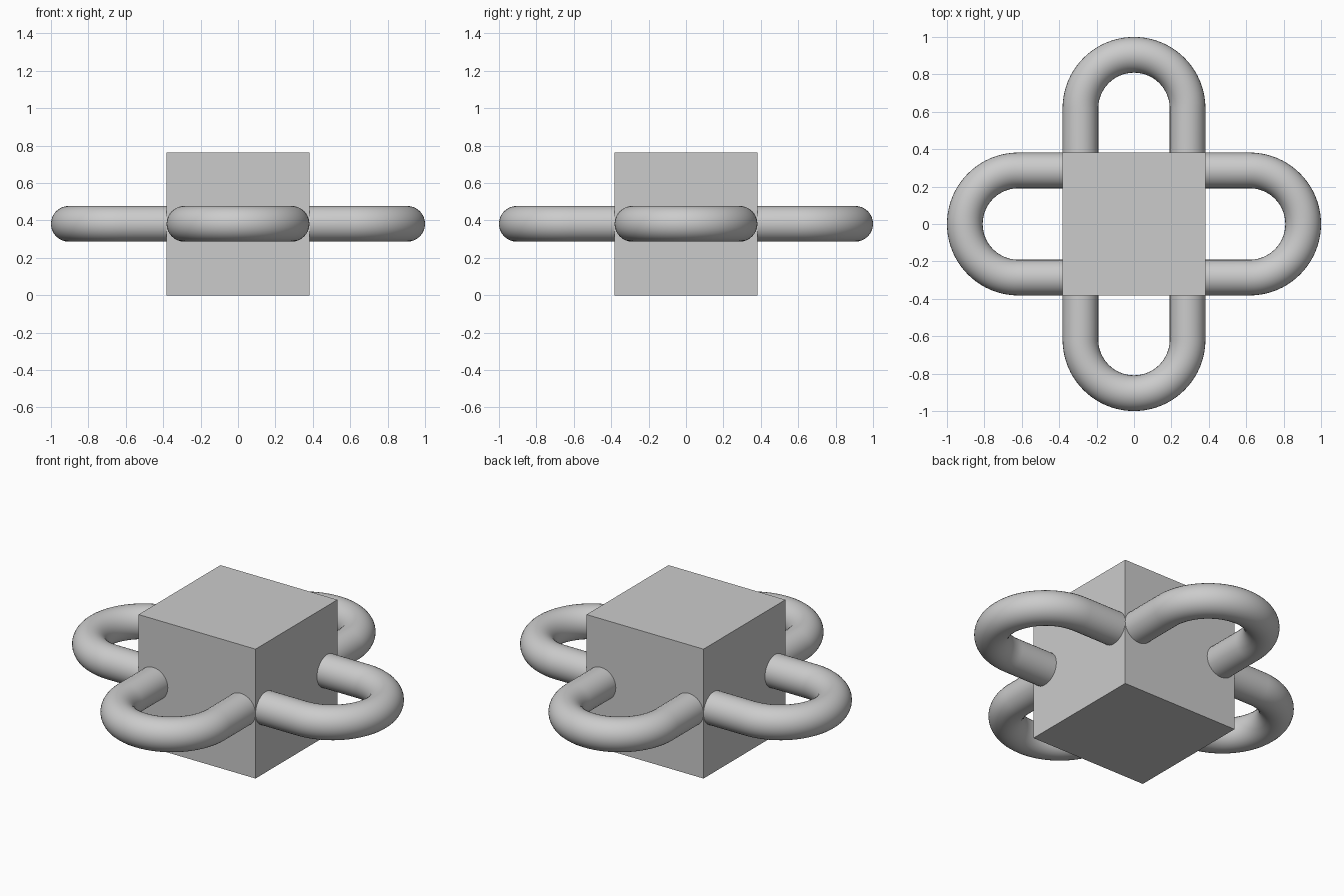
import bpy
import math

default = bpy.data.objects.get("Cube")
if default:
    bpy.data.objects.remove(default, do_unlink=True)

HALF = 0.382            # half the block's side
TUBE = HALF / 4         # handle thickness radius
BEND = HALF - TUBE      # handle bend radius
REACH = 1 - HALF        # where the bend begins

grey = bpy.data.materials.new("plain grey")
grey.use_nodes = True
colour = (0.6, 0.6, 0.6, 1)
grey.diffuse_color = colour
grey.node_tree.nodes["Principled BSDF"].inputs["Base Color"].default_value = colour

# Central block
bpy.ops.mesh.primitive_cube_add(size=2 * HALF, location=(0, 0, HALF))
block = bpy.context.object
block.name = "block"
block.data.materials.append(grey)


def add_handle(name, angle):
    """U-shaped round tube standing out from one side of the block."""
    steps = 40
    path = [(HALF - 0.002, -BEND)]
    for i in range(steps + 1):
        a = math.pi * (i / steps - 0.5)
        path.append((REACH + BEND * math.cos(a), BEND * math.sin(a)))
    path.append((HALF - 0.002, BEND))

    curve = bpy.data.curves.new(name, "CURVE")
    curve.dimensions = "3D"
    curve.bevel_depth = TUBE
    curve.bevel_resolution = 14
    curve.use_fill_caps = True
    spline = curve.splines.new("POLY")
    spline.points.add(len(path) - 1)
    for point, (x, y) in zip(spline.points, path):
        point.co = (x, y, 0, 1)
    curve.materials.append(grey)

    handle = bpy.data.objects.new(name, curve)
    bpy.context.collection.objects.link(handle)
    handle.location.z = HALF
    handle.rotation_euler.z = angle
    bpy.ops.object.select_all(action="DESELECT")
    handle.select_set(True)
    bpy.context.view_layer.objects.active = handle
    bpy.ops.object.convert(target="MESH")
    bpy.ops.object.shade_smooth_by_angle(angle=math.radians(40))


# One handle on each upright side
for i, side in enumerate(("left", "back", "right", "front")):
    add_handle(side + "_handle", i * math.pi / 2)
